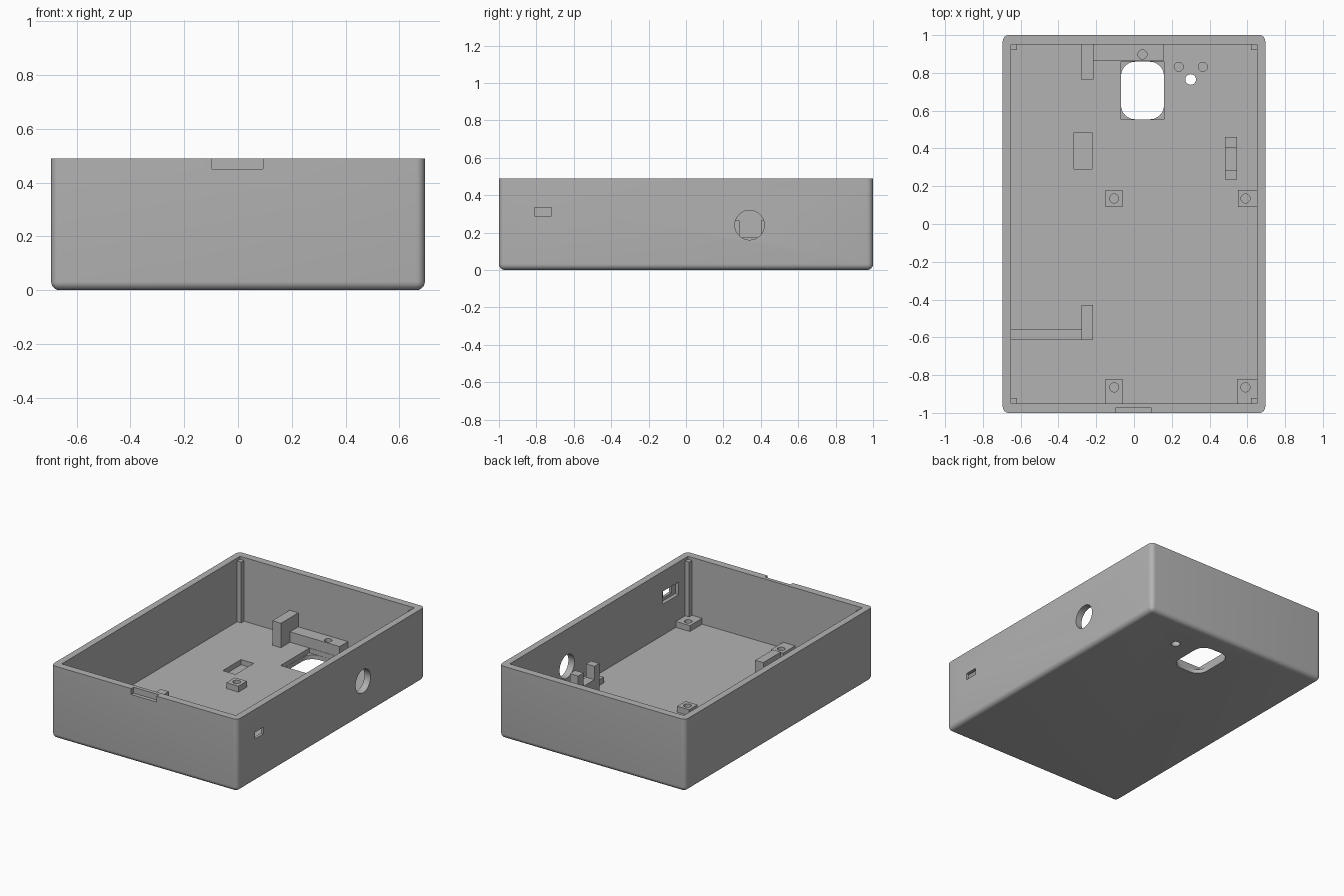
import bpy, bmesh
from mathutils import Matrix, Vector

old = bpy.data.objects.get("Cube")
if old:
    bpy.data.objects.remove(old, do_unlink=True)

grey = bpy.data.materials.new("matte grey")
grey.use_nodes = True
grey.diffuse_color = (0.45, 0.45, 0.45, 1)
grey.node_tree.nodes["Principled BSDF"].inputs["Base Color"].default_value = grey.diffuse_color

W, L, H = 0.695, 1.0, 0.49      # half width, half length, height
IW, IL, FLOOR = 0.65, 0.95, 0.06  # inner half sizes and floor level
PIN = 0.024                     # screw hole radius


def finish(name, bm):
    bmesh.ops.recalc_face_normals(bm, faces=bm.faces)
    mesh = bpy.data.meshes.new(name)
    bm.to_mesh(mesh)
    bm.free()
    mesh.materials.append(grey)
    obj = bpy.data.objects.new(name, mesh)
    bpy.context.collection.objects.link(obj)
    return obj


def box(name, x, y, z, radius=0, pick=None, segments=6):
    """Box from ranges; edges accepted by pick are rounded."""
    bm = bmesh.new()
    bmesh.ops.create_cube(bm, size=1)
    for v in bm.verts:
        v.co = Vector(r[0] if c < 0 else r[1] for c, r in zip(v.co, (x, y, z)))
    if radius:
        edges = [e for e in bm.edges if pick(e)]
        bmesh.ops.bevel(bm, geom=edges, offset=radius, segments=segments,
                        profile=0.5, affect='EDGES', clamp_overlap=True)
    return finish(name, bm)


def cylinder(name, center, radius, depth, axis='Z', sides=32):
    bm = bmesh.new()
    bmesh.ops.create_cone(bm, cap_ends=True, segments=sides,
                          radius1=radius, radius2=radius, depth=depth)
    if axis == 'X':
        bmesh.ops.rotate(bm, verts=bm.verts, matrix=Matrix.Rotation(1.5707963, 3, 'Y'))
    bmesh.ops.translate(bm, verts=bm.verts, vec=center)
    return finish(name, bm)


def cut(target, cutter):
    mod = target.modifiers.new("cut", 'BOOLEAN')
    mod.operation = 'DIFFERENCE'
    mod.solver = 'EXACT'
    mod.object = cutter
    bpy.context.view_layer.objects.active = target
    bpy.ops.object.modifier_apply(modifier=mod.name)
    bpy.data.objects.remove(cutter, do_unlink=True)


def vertical(e):
    a, b = e.verts
    return abs(a.co.z - b.co.z) > 0.01


def vertical_or_bottom(e):
    return vertical(e) or all(v.co.z < 0.01 for v in e.verts)


# Open tray with rounded corners and underside
shell = box("case_shell", (-W, W), (-L, L), (0, H), 0.032, vertical_or_bottom)
cut(shell, box("cavity", (-IW, IW), (-IL, IL), (FLOOR, 1)))

# Finger notch in the front rim
cut(shell, box("notch", (-0.097, 0.093), (-1.1, -0.975), (0.45, 0.6)))

# Round port and small recessed slot in the side wall
cut(shell, cylinder("port", (0.68, 0.34, 0.24), 0.079, 0.2, 'X'))
cut(shell, box("slot", (0.6, 0.8), (-0.81, -0.72), (0.29, 0.335)))
cut(shell, box("slot_recess", (0.6, 0.675), (-0.85, -0.68), (0.27, 0.355)))

# Floor window with a square seat, blind pocket and sensor holes
cut(shell, box("window_seat", (-0.07, 0.16), (0.553, 0.86), (0.028, 0.1)))
cut(shell, box("window", (-0.069, 0.159), (0.554, 0.859), (-0.1, 0.1), 0.075, vertical))
cut(shell, box("pocket", (-0.317, -0.222), (0.29, 0.485), (0.025, 0.1)))
cut(shell, cylinder("sensor_hole", (0.3, 0.765, 0), 0.028, 0.3))
for x in (0.237, 0.365):
    cut(shell, cylinder("peg_hole", (x, 0.832, 0.08), PIN, 0.1))

# Small posts filling the inner corners
for sx in (-1, 1):
    for sy in (-1, 1):
        box("corner_post", sorted((sx * 0.62, sx * 0.66)),
            sorted((sy * 0.92, sy * 0.96)), (0.05, 0.47))

# Screw standoffs
standoffs = [((-0.15, -0.06), (0.09, 0.18), (-0.105, 0.135)),
             ((0.55, 0.655), (0.09, 0.18), (0.59, 0.135)),
             ((-0.15, -0.06), (-0.955, -0.82), (-0.105, -0.865)),
             ((0.545, 0.655), (-0.955, -0.82), (0.59, -0.865))]
for x, y, hole in standoffs:
    block = box("standoff", x, y, (0.05, 0.1))
    cut(block, cylinder("screw_hole", (*hole, 0.1), PIN, 0.07))

# Rear bracket: tall stop and low drilled bar
box("rear_stop", (-0.28, -0.215), (0.765, 0.96), (0.05, 0.225))
bar = box("rear_bar", (-0.22, 0.155), (0.862, 0.96), (0.05, 0.13))
cut(bar, cylinder("screw_hole", (0.045, 0.897, 0.13), PIN, 0.1))

# Front bracket: tall stop joined to the wall by a low rib
box("front_stop", (-0.277, -0.217), (-0.615, -0.428), (0.05, 0.22))
box("front_rib", (-0.66, -0.27), (-0.615, -0.555), (0.05, 0.13))

# Forked cradle behind the round port
box("cradle_base", (0.482, 0.545), (0.235, 0.46), (0.05, 0.175))
for y in ((0.235, 0.287), (0.402, 0.46)):
    box("cradle_prong", (0.482, 0.545), y, (0.17, 0.265))

# Smooth the rounded surfaces only
bpy.ops.object.select_all(action='DESELECT')
shell.select_set(True)
bpy.context.view_layer.objects.active = shell
bpy.ops.object.shade_smooth_by_angle(angle=0.6)
